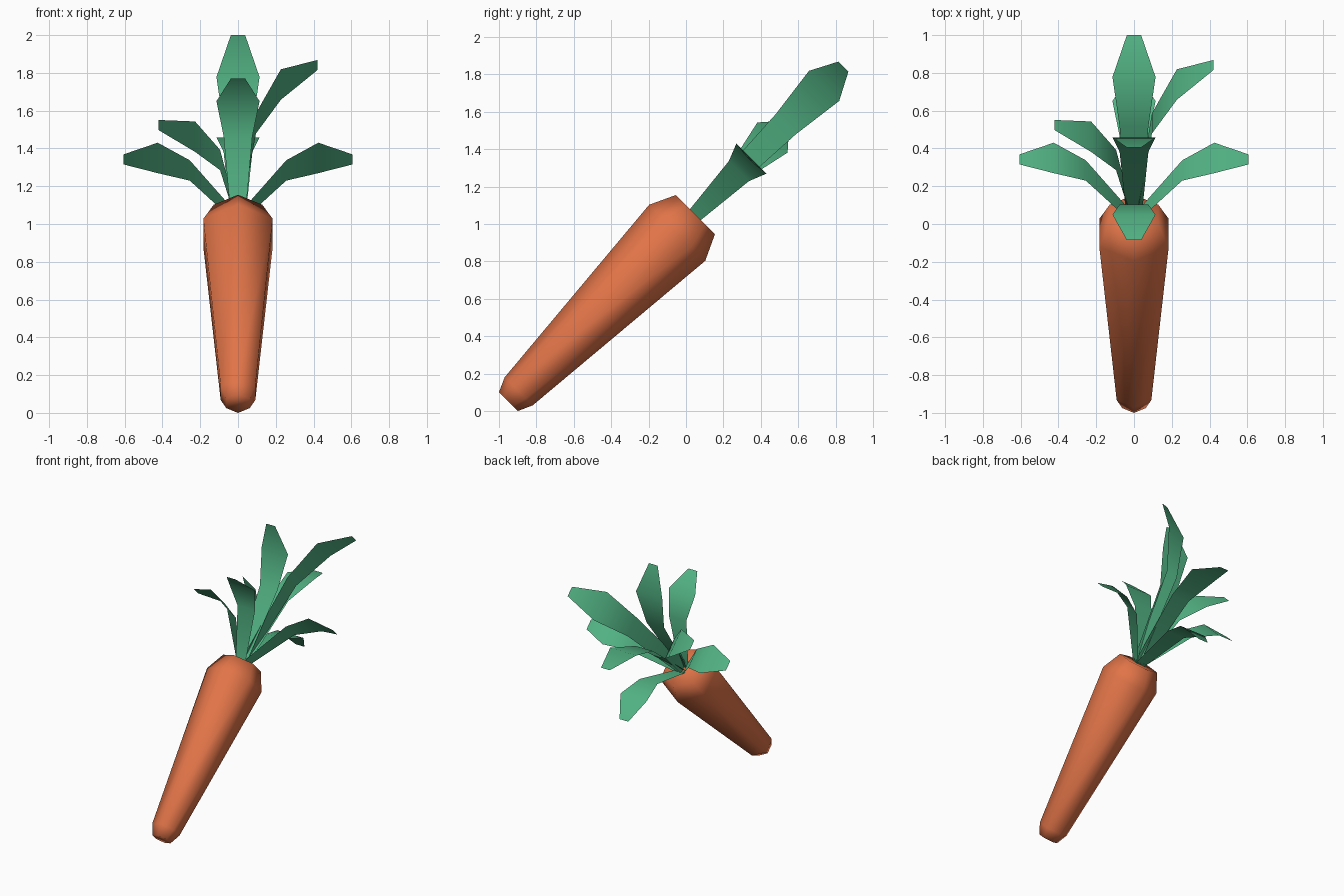
import bpy, bmesh, math
from mathutils import Vector

if "Cube" in bpy.data.objects:
    bpy.data.objects.remove(bpy.data.objects["Cube"])

# Frame of the leaning vegetable: AXIS runs from tip to crown, X and U span its cross-section
CROWN = Vector((0, 0.05, 1.05))
AXIS = Vector((0, 1, 1)).normalized()
X = Vector((1, 0, 0))
U = Vector((0, -1, 1)).normalized()


def material(name, rgb):
    m = bpy.data.materials.new(name)
    m.diffuse_color = (*rgb, 1)
    m.use_nodes = True
    m.node_tree.nodes["Principled BSDF"].inputs["Base Color"].default_value = m.diffuse_color
    return m


ORANGE = material("orange", (0.75, 0.175, 0.065))
GREEN = material("leaf green", (0.085, 0.45, 0.23))


def finish(name, bm, mat):
    for f in bm.faces:
        f.smooth = True
    me = bpy.data.meshes.new(name)
    bm.to_mesh(me)
    bm.free()
    me.materials.append(mat)
    ob = bpy.data.objects.new(name, me)
    bpy.context.collection.objects.link(ob)
    return ob


# Six-sided root: (distance along axis from the crown, radius)
bm = bmesh.new()
rings = []
for t, r in [(-1.414, 0.071), (-1.336, 0.106), (-0.137, 0.212), (0, 0.148)]:
    rings.append([bm.verts.new(CROWN + AXIS * t + r * (U * math.cos(a) + X * math.sin(a)))
                  for a in (i * math.pi / 3 for i in range(6))])
for lo, hi in zip(rings, rings[1:]):
    for i in range(6):
        j = (i + 1) % 6
        bm.faces.new((lo[i], lo[j], hi[j], hi[i]))
bm.faces.new(rings[0])
bm.faces.new(rings[-1])
bmesh.ops.recalc_face_normals(bm, faces=bm.faces)
finish("root", bm, ORANGE)


# Leaf blade: strip of three quads, profile = (outward, along axis), bending away from the axis
HALF_WIDTHS = (0.04, 0.076, 0.114, 0.038)


def leaf(name, out, profile):
    side = AXIS.cross(out)
    bm = bmesh.new()
    rows = []
    for (r, t), w in zip(profile, HALF_WIDTHS):
        c = CROWN + out * r + AXIS * t
        rows.append((bm.verts.new(c - side * w), bm.verts.new(c + side * w)))
    for a, b in zip(rows, rows[1:]):
        bm.faces.new((a[0], b[0], b[1], a[1]))
    finish(name, bm, GREEN)


# Outer drooping leaves, then inner upright leaves of differing height
directions = {"right": (X, 1.119), "left": (-X, 0.67), "upper": (U, 0.923), "lower": (-U, 0.923)}
for label, (out, h) in directions.items():
    leaf("outer_leaf_" + label, out, [(0.02, -0.01), (0.255, 0.33), (0.425, 0.424), (0.605, 0.413)])
    leaf("inner_leaf_" + label, out, [(0.01, -0.01), (0.095, 0.61 * h), (0.227, 0.87 * h), (0.42, h)])
